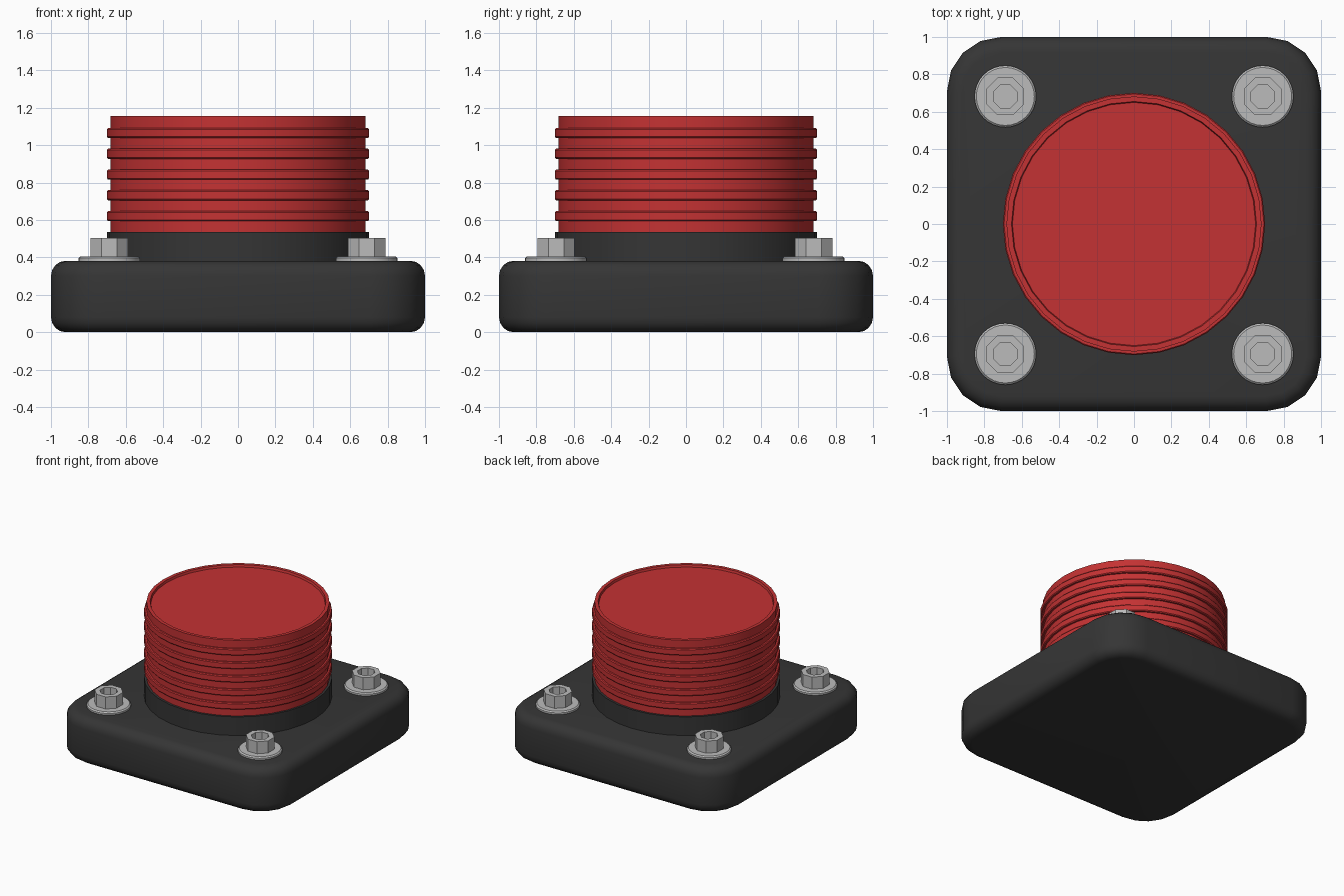
import bpy, bmesh, math

if "Cube" in bpy.data.objects:
    bpy.data.objects.remove(bpy.data.objects["Cube"])


def material(name, rgb):
    m = bpy.data.materials.new(name)
    m.diffuse_color = (*rgb, 1)
    m.use_nodes = True
    m.node_tree.nodes["Principled BSDF"].inputs["Base Color"].default_value = m.diffuse_color
    return m


BLACK = material("black plastic", (0.036, 0.036, 0.036))
RED = material("red plastic", (0.55, 0.032, 0.033))
STEEL = material("light steel", (0.50, 0.50, 0.50))


def finish(bm, name, mat, loc=(0, 0, 0), smooth=None):
    bmesh.ops.recalc_face_normals(bm, faces=bm.faces)
    me = bpy.data.meshes.new(name)
    bm.to_mesh(me)
    bm.free()
    me.materials.append(mat)
    ob = bpy.data.objects.new(name, me)
    ob.location = loc
    bpy.context.collection.objects.link(ob)
    if smooth:
        bpy.ops.object.select_all(action='DESELECT')
        ob.select_set(True)
        bpy.context.view_layer.objects.active = ob
        bpy.ops.object.shade_smooth_by_angle(angle=math.radians(smooth))
    return ob


def lathe(name, profile, sides, mat, loc=(0, 0, 0), turn=0.0, smooth=None):
    """Revolve (radius, z) points about z, capping both ends."""
    bm = bmesh.new()
    rings = []
    for r, z in profile:
        rings.append([bm.verts.new((r * math.cos(turn + math.tau * i / sides),
                                    r * math.sin(turn + math.tau * i / sides), z))
                      for i in range(sides)])
    for a, b in zip(rings, rings[1:]):
        for i in range(sides):
            j = (i + 1) % sides
            bm.faces.new((a[i], a[j], b[j], b[i]))
    bm.faces.new(rings[0])
    bm.faces.new(rings[-1])
    return finish(bm, name, mat, loc, smooth)


# base: block with rounded corners, then softened top and bottom rims
H = 0.382
bm = bmesh.new()
bmesh.ops.create_cube(bm, size=1)
for v in bm.verts:
    v.co = (v.co.x * 2, v.co.y * 2, (v.co.z + 0.5) * H)
upright = [e for e in bm.edges if abs(e.verts[0].co.z - e.verts[1].co.z) > 0.1]
bmesh.ops.bevel(bm, geom=upright, offset=0.29, segments=4, profile=0.5, affect='EDGES')
rims = [e for e in bm.edges if abs(e.verts[0].co.z - e.verts[1].co.z) < 1e-4]
bmesh.ops.bevel(bm, geom=rims, offset=0.08, segments=4, profile=0.5, affect='EDGES')
finish(bm, "base", BLACK, smooth=40)

# collar under the button
lathe("collar", [(0.70, H - 0.02), (0.70, 0.535)], 32, BLACK, smooth=40)

# ribbed button with a shallow dished top
R, RIB = 0.682, 0.701
profile = [(R, 0.52)]
for k in range(5):
    z0 = 0.594 + 0.111 * k
    z1 = z0 + 0.054
    profile += [(R, z0), (RIB - 0.006, z0), (RIB, z0 + 0.007),
                (RIB, z1 - 0.007), (RIB - 0.006, z1), (R, z1)]
profile += [(R, 1.156), (0.655, 1.156), (0.650, 1.138)]
lathe("button", profile, 32, RED, smooth=40)

# four bolts: washer plus octagonal head with an octagonal socket
OCT = 1 / math.cos(math.pi / 8)
for side, x in (("left", -0.688), ("right", 0.688)):
    for end, y in (("front", -0.695), ("back", 0.682)):
        lathe(f"washer_{end}_{side}",
              [(0.165, H - 0.01), (0.165, 0.396), (0.155, 0.405)],
              32, STEEL, (x, y, 0), smooth=30)
        lathe(f"bolt_{end}_{side}",
              [(0.10 * OCT, 0.395), (0.10 * OCT, 0.504),
               (0.062 * OCT, 0.504), (0.062 * OCT, 0.43)],
              8, STEEL, (x, y, 0), turn=math.pi / 8)
